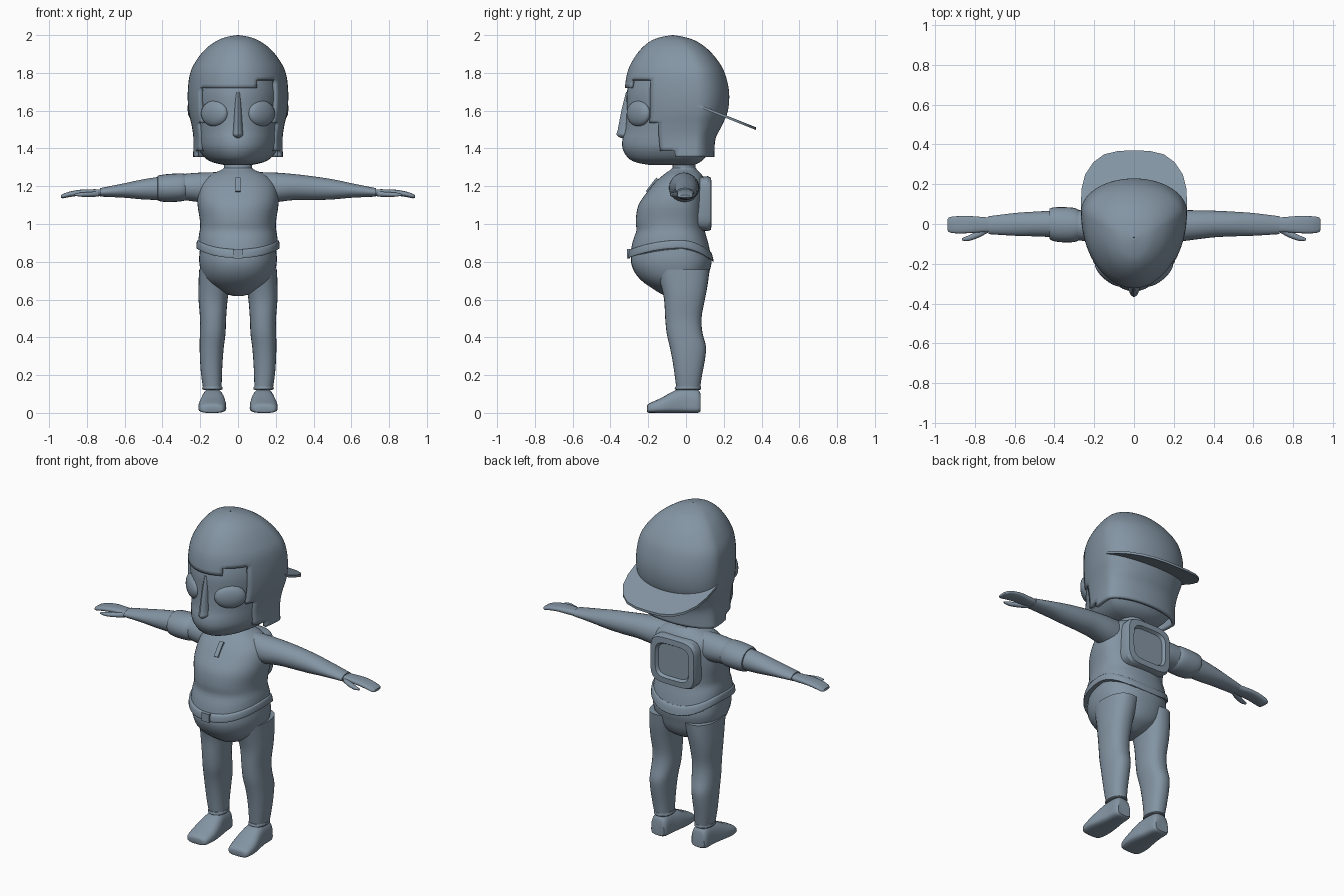
import bpy, bmesh, math
from mathutils import Vector, Matrix

mat = bpy.data.materials.new("slate blue")
mat.diffuse_color = (0.23, 0.30, 0.37, 1)


def finish(name, bm, mirror=False, angle=40):
    bmesh.ops.remove_doubles(bm, verts=bm.verts, dist=0.0002)
    bmesh.ops.recalc_face_normals(bm, faces=bm.faces)
    me = bpy.data.meshes.new(name)
    bm.to_mesh(me)
    bm.free()
    me.materials.append(mat)
    ob = bpy.data.objects.new(name, me)
    bpy.context.collection.objects.link(ob)
    bpy.ops.object.select_all(action='DESELECT')
    ob.select_set(True)
    bpy.context.view_layer.objects.active = ob
    bpy.ops.object.shade_smooth_by_angle(angle=math.radians(angle))
    if mirror:
        ob.modifiers.new("mirror", 'MIRROR').use_mirror_merge = False
    return ob


def smooth_rows(rows, steps):
    """Catmull-Rom interpolation between section rows."""
    out = []
    for i in range(len(rows) - 1):
        a, b, c, d = (rows[max(0, min(len(rows) - 1, i + k))] for k in (-1, 0, 1, 2))
        for s in range(steps):
            t = s / steps
            out.append([0.5 * (2*q + (r-p)*t + (2*p-5*q+4*r-s2)*t*t + (3*q-p-3*r+s2)*t**3)
                        for p, q, r, s2 in zip(a, b, c, d)])
    return out + [list(rows[-1])]


def loft(name, rows, axis='z', n=32, steps=3, e=2.0, mirror=False, warp=None,
         cut=None, caps=True, angle=40):
    """Rows: position, centre, half width, low, high, height of widest point."""
    bm = bmesh.new()
    place = {'z': lambda t, u, v: (u, v, t), 'x': lambda t, u, v: (t, u, v),
             'y': lambda t, u, v: (u, t, v)}[axis]
    rings = []
    for t, c, w, lo, hi, mid in smooth_rows(rows, steps):
        ring = []
        for k in range(n):
            a = 2 * math.pi * k / n
            co, si = math.cos(a), math.sin(a)
            u = math.copysign(abs(co) ** (2 / e), co)
            v = math.copysign(abs(si) ** (2 / e), si)
            p = Vector(place(t, c + w * u, mid + v * (hi - mid if v > 0 else mid - lo)))
            ring.append(bm.verts.new(warp(p) if warp else p))
        rings.append(ring)
    for r0, r1 in zip(rings, rings[1:]):
        for k in range(n):
            bm.faces.new((r0[k], r0[(k+1) % n], r1[(k+1) % n], r1[k]))
    if caps:
        bm.faces.new(rings[0])
        bm.faces.new(rings[-1])
    if cut:
        bmesh.ops.recalc_face_normals(bm, faces=bm.faces)
        bmesh.ops.delete(bm, geom=[f for f in bm.faces if cut(f.calc_center_median())],
                         context='FACES')
    return finish(name, bm, mirror, angle)


def ellipsoid(name, loc, size, rot=0, mirror=False):
    bm = bmesh.new()
    m = Matrix.Translation(loc) @ Matrix.Rotation(rot, 4, 'Z') @ Matrix.Diagonal((*size, 1))
    bmesh.ops.create_uvsphere(bm, u_segments=24, v_segments=14, radius=1, matrix=m)
    return finish(name, bm, mirror)


def box(name, loc, size, tilt=0):
    bm = bmesh.new()
    m = Matrix.Translation(loc) @ Matrix.Rotation(tilt, 4, 'X') @ Matrix.Diagonal((*size, 1))
    bmesh.ops.create_cube(bm, size=1, matrix=m)
    return finish(name, bm)


# Head: face inside a cap-and-hair shell that is open at the front
loft("face", [(1.312, 0, .07, -.19, .04, 0), (1.325, 0, .13, -.26, .07, 0),
              (1.35, 0, .175, -.307, .10, .02), (1.40, 0, .212, -.336, .13, .04),
              (1.45, 0, .222, -.336, .14, .05), (1.50, 0, .228, -.322, .16, .05),
              (1.60, 0, .238, -.315, .18, .05), (1.70, 0, .244, -.313, .19, .05),
              (1.80, 0, .225, -.285, .17, .05)], n=48)


def face_opening(p):
    brow = 1.712 if p.x < .1 else 1.77
    return ((p.y < -.19 and p.z < brow) or (p.y < -.14 and p.z < 1.53)
            or (p.y < -.06 and p.z < 1.385))


shell = loft("cap_and_hair", [
    (1.355, 0, .238, -.30, .150, .05), (1.45, 0, .236, -.32, .156, .05),
    (1.52, 0, .245, -.325, .190, .05), (1.60, 0, .262, -.325, .222, .06),
    (1.70, 0, .266, -.325, .228, .06), (1.80, 0, .253, -.311, .205, .05),
    (1.87, 0, .218, -.280, .165, .03), (1.93, 0, .168, -.235, .11, 0),
    (1.97, 0, .112, -.185, .05, -.03), (1.99, 0, .062, -.13, -.01, -.06),
    (2.0, 0, .003, -.073, -.067, -.07)], n=80, steps=5, cut=face_opening, caps=False)
solid = shell.modifiers.new("thickness", 'SOLIDIFY')
solid.thickness, solid.offset = .02, -1

loft("nose", [(1.455, 0, .012, -.345, -.29, -.30), (1.472, 0, .03, -.368, -.29, -.30),
              (1.50, 0, .027, -.361, -.29, -.30), (1.60, 0, .02, -.342, -.28, -.30),
              (1.70, 0, .012, -.317, -.28, -.30)], n=12)
ellipsoid("eye", (.125, -.252, 1.585), (.088, .034, .068), math.radians(40), True)

# Cap peak, sloping down behind the head
bm = bmesh.new()
outline = [(.262, .02), (.267, .10), (.263, .18), (.245, .25), (.205, .31), (.15, .35),
           (.08, .367), (0, .37)]
outline += [(-x, y) for x, y in reversed(outline[:-1])]
layers = []
for dz in (-.007, .007):
    layers.append([bm.verts.new((x, y, 1.645 - .40 * (y - .02) + dz)) for x, y in outline])
    bm.faces.new(layers[-1])
for k in range(len(outline)):
    j = (k + 1) % len(outline)
    bm.faces.new((layers[0][k], layers[0][j], layers[1][j], layers[1][k]))
finish("cap_peak", bm)

loft("neck", [(1.22, 0, .09, -.09, .07, -.01), (1.29, 0, .075, -.072, .052, -.01),
              (1.37, 0, .075, -.07, .05, -.01)], n=24)


# Jacket: the hem rises at the sides and drops at the back
def hem(p):
    d = p.y + .03
    shift = .05 - (.69 if d < 0 else 2.4) * d * d
    p.z += shift * max(0, min(1, (1.0 - p.z) / .12))
    return p


loft("jacket", [(.835, 0, .212, -.295, .135, -.05), (.90, 0, .207, -.283, .118, -.05),
                (.96, 0, .201, -.263, .10, -.05), (1.02, 0, .202, -.266, .098, -.04),
                (1.10, 0, .214, -.252, .10, -.03), (1.17, 0, .212, -.205, .102, -.02),
                (1.22, 0, .195, -.165, .10, -.01), (1.26, 0, .15, -.12, .085, -.01),
                (1.285, 0, .09, -.085, .06, -.01), (1.297, 0, .076, -.072, .052, -.01)],
     n=48, e=2.25, warp=hem)
loft("jacket_hem", [(.822, 0, .214, -.300, .139, -.05), (.826, 0, .221, -.306, .146, -.05),
                    (.858, 0, .218, -.302, .138, -.05), (.864, 0, .211, -.292, .128, -.05)],
     n=48, e=2.25, warp=hem)
box("zip_pull", (0, -.179, 1.205), (.026, .016, .09), math.radians(-38))
box("belt_buckle", (0, -.304, .843), (.05, .016, .05))

# Trousers: hips with a rounded belly, then the legs
loft("hips", [(.618, 0, .02, -.10, .02, -.04), (.632, 0, .07, -.135, .05, -.03),
              (.66, 0, .125, -.18, .09, -.03), (.70, 0, .172, -.235, .112, -.03),
              (.75, 0, .196, -.275, .125, -.03), (.81, 0, .206, -.292, .136, -.03),
              (.88, 0, .20, -.275, .115, -.03)], n=40, e=2.2)
loft("leg", [(.12, .135, .048, -.05, .073, .01), (.20, .14, .055, -.06, .085, .01),
             (.28, .141, .06, -.072, .10, .01), (.35, .139, .064, -.086, .106, .01),
             (.42, .134, .068, -.102, .088, 0), (.50, .132, .069, -.11, .082, -.01),
             (.60, .132, .077, -.116, .10, -.01), (.68, .125, .084, -.135, .115, -.01),
             (.76, .115, .091, -.16, .125, -.01)], n=28, e=2.3, mirror=True)
loft("trouser_cuff", [(.122, .135, .046, -.05, .072, .01), (.126, .135, .054, -.06, .08, .01),
                      (.14, .136, .052, -.056, .078, .01)], n=24, mirror=True)
loft("shoe", [(-.207, .135, .04, .006, .035, .02), (-.195, .138, .065, 0, .05, .02),
              (-.13, .136, .074, 0, .08, .025), (-.06, .133, .066, 0, .118, .03),
              (0, .134, .056, 0, .133, .03), (.06, .135, .052, 0, .125, .03),
              (.078, .135, .042, .008, .10, .03)], axis='y', n=28, e=2.8, mirror=True)

# Arms held straight out, with flat mitten hands
loft("sleeve", [(.08, -.01, .07, 1.10, 1.275, 1.19), (.20, -.01, .08, 1.115, 1.272, 1.19),
                (.30, -.005, .074, 1.127, 1.264, 1.195), (.40, 0, .067, 1.127, 1.252, 1.19),
                (.50, 0, .062, 1.13, 1.237, 1.184), (.60, -.002, .057, 1.139, 1.216, 1.178),
                (.73, -.006, .045, 1.145, 1.19, 1.167)], axis='x', n=28, mirror=True)
loft("hand", [(.70, -.005, .035, 1.15, 1.183, 1.166), (.76, -.003, .038, 1.148, 1.184, 1.167),
              (.83, -.003, .043, 1.150, 1.182, 1.167), (.89, -.004, .043, 1.143, 1.172, 1.158),
              (.925, -.004, .039, 1.136, 1.160, 1.148), (.937, -.004, .028, 1.139, 1.153, 1.146)],
     axis='x', n=20, e=2.6, mirror=True)
loft("thumb", [(.735, -.03, .014, 1.145, 1.175, 1.16), (.78, -.05, .018, 1.143, 1.17, 1.157),
               (.83, -.071, .014, 1.144, 1.167, 1.155), (.865, -.077, .006, 1.15, 1.16, 1.155)],
     axis='x', n=14, mirror=True)
# Arm band on one side only
loft("arm_band", [(-.425, 0, .066, 1.13, 1.25, 1.19), (-.42, 0, .08, 1.122, 1.257, 1.19),
                  (-.375, -.003, .088, 1.116, 1.264, 1.19), (-.30, -.005, .086, 1.12, 1.268, 1.19),
                  (-.27, -.006, .07, 1.13, 1.262, 1.19)], axis='x', n=24)

# Backpack: rounded slab with a raised rim and sunken panel
loft("backpack", [(.06, 0, .15, .965, 1.25, 1.11), (.115, 0, .153, .962, 1.253, 1.11),
                  (.133, 0, .145, .97, 1.245, 1.11), (.135, 0, .112, 1.003, 1.212, 1.11),
                  (.118, 0, .102, 1.013, 1.202, 1.11), (.118, 0, .05, 1.06, 1.16, 1.11)],
     axis='y', n=40, steps=1, e=4.5, angle=30)
